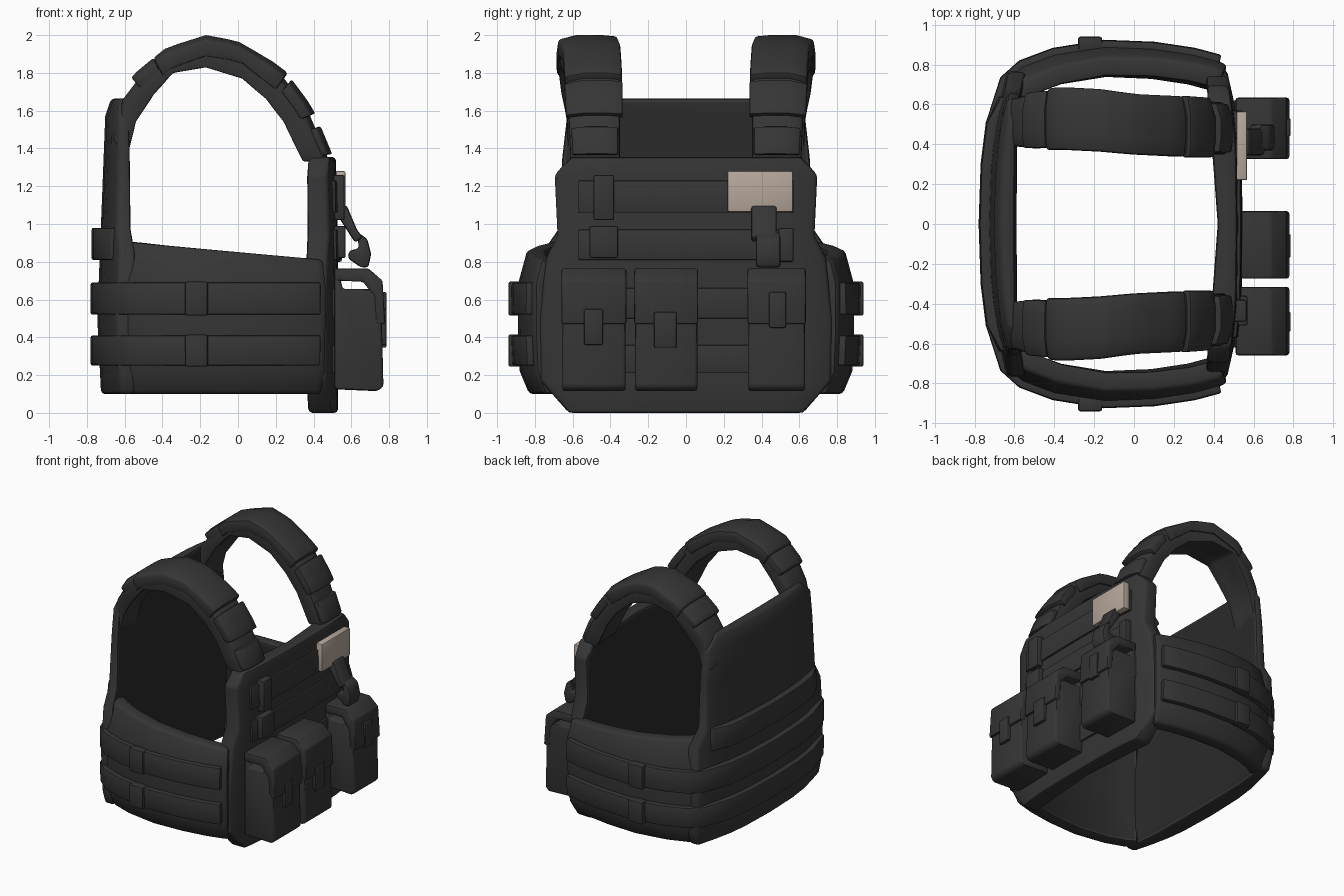
import bpy, bmesh, math

if "Cube" in bpy.data.objects:
    bpy.data.objects.remove(bpy.data.objects["Cube"])


def material(name, col):
    m = bpy.data.materials.new(name)
    m.diffuse_color = (*col, 1)
    m.use_nodes = True
    m.node_tree.nodes["Principled BSDF"].inputs["Base Color"].default_value = m.diffuse_color
    return m


FABRIC = material("dark_grey_fabric", (0.036, 0.036, 0.036))
LINER = material("black_liner", (0.023, 0.023, 0.023))
TAN = material("tan_patch", (0.47, 0.39, 0.33))


def lerp(table, v):
    """Piecewise linear lookup in [(key, value), ...]."""
    if v <= table[0][0]:
        return table[0][1]
    for (a, p), (b, q) in zip(table, table[1:]):
        if v <= b:
            return p + (q - p) * (v - a) / (b - a)
    return table[-1][1]


def finish(bm, name, mats, bevel):
    bmesh.ops.recalc_face_normals(bm, faces=bm.faces)
    edges = [e for e in bm.edges if e.calc_face_angle(0) > 0.6]
    if bevel:
        bmesh.ops.bevel(bm, geom=edges, offset=bevel, segments=2, profile=0.5,
                        affect='EDGES', clamp_overlap=True)
    me = bpy.data.meshes.new(name)
    bm.to_mesh(me)
    bm.free()
    for m in mats:
        me.materials.append(m)
    ob = bpy.data.objects.new(name, me)
    bpy.context.collection.objects.link(ob)
    bpy.ops.object.select_all(action='DESELECT')
    ob.select_set(True)
    bpy.context.view_layer.objects.active = ob
    bpy.ops.object.shade_smooth_by_angle(angle=math.radians(40))
    return ob


def slab(name, outer, inner, mats=(FABRIC,), bevel=0.012):
    """Closed slab between two point grids; inner faces use the last material."""
    bm = bmesh.new()
    A, B = [[[bm.verts.new(p) for p in row] for row in g] for g in (outer, inner)]
    R, C = len(A), len(A[0])
    for g, idx in ((A, 0), (B, len(mats) - 1)):
        for r in range(R - 1):
            for c in range(C - 1):
                f = bm.faces.new((g[r][c], g[r][c + 1], g[r + 1][c + 1], g[r + 1][c]))
                f.material_index = idx
    rim = ([(0, c) for c in range(C)] + [(r, C - 1) for r in range(1, R)]
           + [(R - 1, c) for c in range(C - 2, -1, -1)] + [(r, 0) for r in range(R - 2, 0, -1)])
    for (r, c), (r2, c2) in zip(rim, rim[1:] + rim[:1]):
        bm.faces.new((A[r][c], A[r2][c2], B[r2][c2], B[r][c]))
    return finish(bm, name, mats, bevel)


def extrude_y(name, profile, y0, y1, bevel=0.015, mat=FABRIC):
    """Extrude an (x, z) outline between two y values."""
    bm = bmesh.new()
    f = bm.faces.new([bm.verts.new((x, y0, z)) for x, z in profile])
    ext = bmesh.ops.extrude_face_region(bm, geom=[f])['geom']
    bmesh.ops.translate(bm, vec=(0, y1 - y0, 0),
                        verts=[v for v in ext if isinstance(v, bmesh.types.BMVert)])
    return finish(bm, name, (mat,), bevel)


def box(name, x0, x1, y0, y1, z0, z1, bevel=0.01, mat=FABRIC):
    return extrude_y(name, [(x0, z0), (x1, z0), (x1, z1), (x0, z1)], y0, y1, bevel, mat)


def panel(name, rows, fo, fi, mats=(FABRIC, LINER), bevel=0.02):
    """Curved plate from (z, half width) rows and outer / inner x functions."""
    us = [i / 5 - 1 for i in range(11)]
    grid = lambda f: [[(f(abs(u * w), z), u * w, z) for u in us] for z, w in rows]
    return slab(name, grid(fo), grid(fi), mats, bevel)


# front and back plate bags
front_out = lambda y, z: lerp([(0, .53), (.4, .525), (.6, .505), (.8, .46)], y) - lerp([(.9, 0), (1.36, .012)], z)
front_in = lambda y, z: lerp([(0, .42), (.4, .39), (.75, .36)], y)
panel("front_panel", [(0, .62), (.17, .77), (.5, .775), (.82, .74), (.94, .68),
                      (1.26, .695), (1.355, .61)], front_out, front_in)
back_out = lambda y, z: (lerp([(0, -.745), (.3, -.735), (.5, -.71), (.74, -.645)], y)
                         + lerp([(.1, .02), (.5, 0), (1.57, .042), (1.67, .075)], z))
back_in = lambda y, z: lerp([(0, -.59), (.5, -.585), (.78, -.54)], y) - lerp([(.85, 0), (1, .01)], z)
panel("back_panel", [(.1, .74), (.2, .77), (.5, .77), (.85, .76), (.98, .67),
                     (1.35, .655), (1.57, .63), (1.665, .52)], back_out, back_in)

# side wrap and webbing follow one path from the back centre to the front edge
HALF = [(-.745, 0), (-.735, .3), (-.71, .5), (-.64, .72), (-.56, .79), (-.4, .85),
        (-.15, .89), (.1, .88), (.3, .85), (.43, .815)]
FULL = [(x, -y) for x, y in HALF[:0:-1]] + HALF


def ribbon(name, path, zs, out, thick, s=1, mats=(FABRIC,), bevel=0.01):
    """Vertical strip along a path; zs are functions of x, edges pull in at top and bottom."""
    go, gi = [], []
    for zf in zs:
        ro, ri = [], []
        for i, (x, y) in enumerate(path):
            a, b = path[max(i - 1, 0)], path[min(i + 1, len(path) - 1)]
            dx, dy = b[0] - a[0], b[1] - a[1]
            k = math.hypot(dx, dy)
            nx, ny = -dy / k, dx / k
            z = zf(x)
            inset = lerp([(.1, -.06), (.22, -.01), (.35, 0), (.68, 0), (.9, -.06)], z)
            o = out + inset * min(1, max(0, (abs(y) - .5) / .3))
            ro.append((x + nx * o, s * (y + ny * o), z))
            ri.append((x + nx * (o - thick), s * (y + ny * (o - thick)), z))
        go.append(ro)
        gi.append(ri)
    return slab(name, go, gi, mats, bevel)


top = lambda x: .9 - .08 * (x + .57) / .93
flat = lambda z: (lambda x: z)
for s, side in ((1, "left"), (-1, "right")):
    ribbon("side_wrap_" + side, HALF[3:] + [(.47, .795)],
           [flat(.1), flat(.22), flat(.45), flat(.68), top], 0, .1, s, (FABRIC, LINER), .02)
for i, (z0, z1) in enumerate(((.25, .41), (.52, .69))):
    ribbon(f"webbing_band_{i}", FULL, [flat(z0), flat(z1)], .035, .06)
    for s in (1, -1):
        y0, y1 = sorted((s * .87, s * .94))
        box(f"side_slider_{i}", -.28, -.16, y0, y1, z0 - .005, z1 + .005)
ribbon("upper_back_band", [(-.665, -.64)] + [p for p in FULL if p[0] < -.69] + [(-.665, .64)],
       [flat(.81), flat(.98)], .03, .06)

# shoulder straps: outer and inner arch points in (x, z), centre y and half width
OUT = [(-.665, 1.45), (-.61, 1.66), (-.525, 1.77), (-.37, 1.90), (-.17, 1.965), (0, 1.935),
       (.23, 1.79), (.37, 1.60), (.48, 1.34)]
INN = [(-.6, 1.36), (-.55, 1.56), (-.46, 1.70), (-.35, 1.82), (-.17, 1.85), (.02, 1.79),
       (.16, 1.68), (.26, 1.55), (.365, 1.33)]
YC = [.51, .51, .52, .53, .52, .50, .49, .485, .48]
HW = [.115, .12, .14, .145, .145, .14, .14, .135, .13]


def strap(name, t0, t1, n, s, out=0.0, wide=0.0, thick=None, bevel=0.015):
    at = lambda arr, t: lerp(list(enumerate(arr)), t)
    go, gi = [], []
    for i in range(n + 1):
        t = t0 + (t1 - t0) * i / n
        ox, oz = (at([p[k] for p in OUT], t) for k in (0, 1))
        ix, iz = (at([p[k] for p in INN], t) for k in (0, 1))
        k = math.hypot(ox - ix, oz - iz)
        nx, nz = (ox - ix) / k, (oz - iz) / k
        d = thick if thick else k + out
        ro, ri = [], []
        for u, drop in ((-1, .008), (-.5, 0), (.4, 0), (1, .025)):
            y = s * (at(YC, t) + u * (at(HW, t) + wide))
            px, pz = ox + nx * (out - drop), oz + nz * (out - drop)
            ro.append((px, y, pz))
            ri.append((px - nx * d, y, pz - nz * d))
        go.append(ro)
        gi.append(ri)
    slab(name, go, gi, (FABRIC,), bevel)


for s, side in ((1, "left"), (-1, "right")):
    strap("shoulder_strap_" + side, 0, 8, 16, s)
    strap("shoulder_pad_" + side, 2.6, 6.1, 10, s, .035, .012, .09)
    strap("rear_strap_buckle_" + side, 1.8, 2.6, 3, s, .035, .0, .07, .01)
    strap("front_strap_buckle_" + side, 6.25, 7.1, 3, s, .03, .015, .06, .01)
    strap("front_strap_bar_" + side, 7.35, 7.9, 2, s, .03, -.01, .06, .01)


# chest webbing rows on the front panel
def chest_band(name, y0, y1, z0, z1, out):
    ys = [y0 + (y1 - y0) * i / 8 for i in range(9)]
    grid = lambda d: [[(front_out(abs(y), z) + d, y, z) for y in ys] for z in (z0, z1)]
    slab(name, grid(out), grid(out - .04), (FABRIC,), .007)


for i, (z0, z1, w) in enumerate(((.21, .36, .62), (.50, .66, .62), (.81, .97, .57), (1.06, 1.23, .57))):
    chest_band(f"chest_band_{i}", -w, w, z0, z1, .015)
box("chest_loop", .50, .565, -.49, -.38, 1.02, 1.26)
box("chest_clip", .50, .57, -.51, -.36, .82, .99)
box("chest_end_tab", .50, .55, .49, .57, .80, .98)

# tan name patch
box("blank_patch", .515, .568, .22, .565, 1.065, 1.28, .008, TAN)

# hanging strap with clip above the left pouch
extrude_y("hanging_strap", [(.53, 1.09), (.575, 1.10), (.63, .97), (.66, .93), (.62, .90), (.53, 1.04)], .345, .48)
extrude_y("hanging_clip", [(.63, .96), (.685, .92), (.705, .84), (.69, .77), (.65, .77),
                           (.58, .82), (.59, .86), (.64, .87)], .37, .50)

# three front pouches, each a body, a folded lid and a closing tab
BODY = [(.51, .125), (.74, .115), (.77, .14), (.76, .55), (.745, .655), (.555, .655), (.54, .72), (.51, .72)]
LID = [(.51, .70), (.51, .765), (.69, .765), (.765, .70), (.78, .47), (.73, .47), (.72, .62), (.66, .695)]
for i, (y0, y1, ta, tb, tz) in enumerate(((-.655, -.32, -.54, -.44, .36), (-.27, .06, -.17, -.05, .345),
                                          (.33, .63, .44, .53, .45))):
    extrude_y(f"pouch_body_{i}", BODY, y0, y1, .015)
    extrude_y(f"pouch_lid_{i}", LID, y0 - .004, y1 + .004, .012)
    box(f"pouch_tab_{i}", .75, .786, ta, tb, tz, tz + .19, .008)
